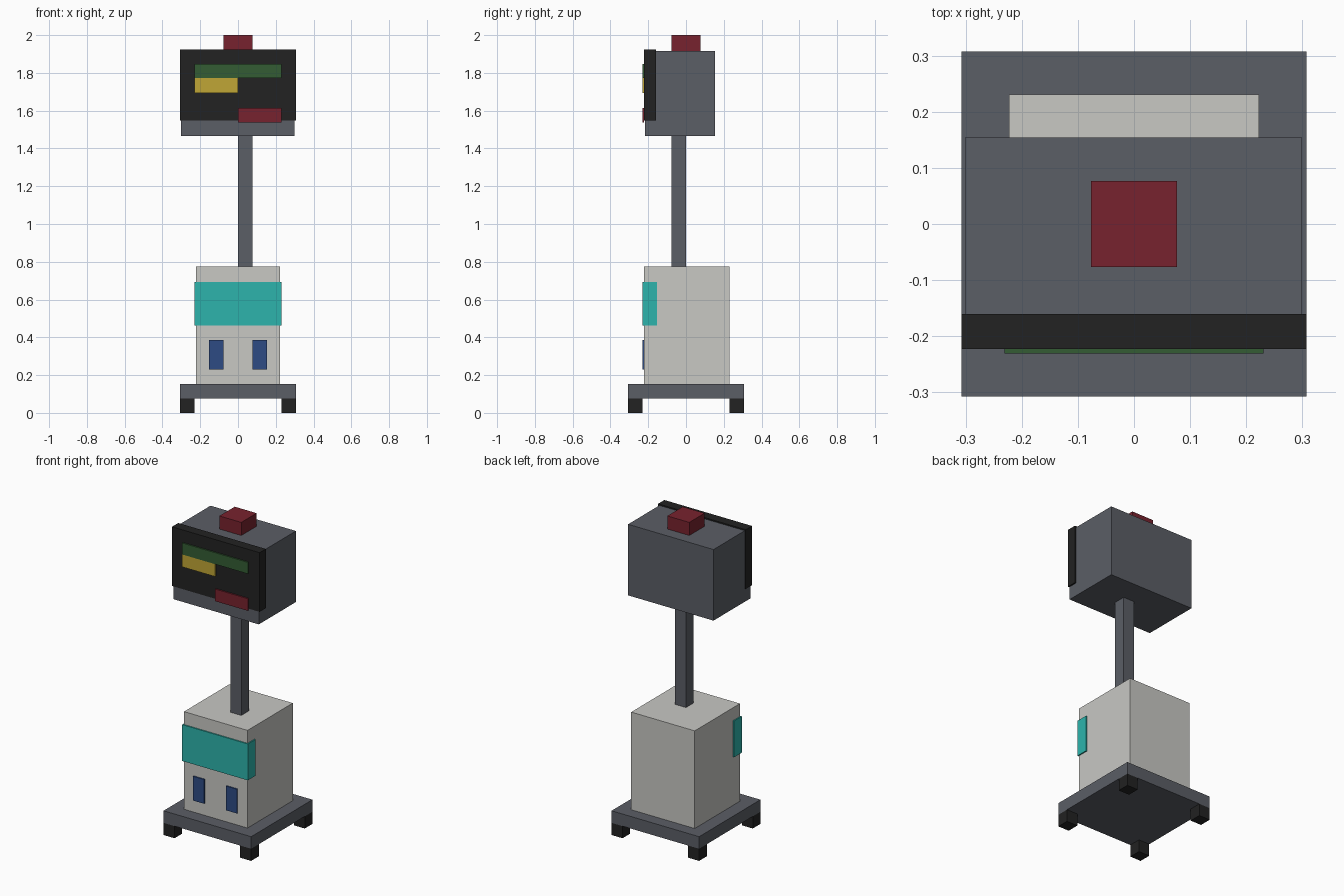
import bpy

if "Cube" in bpy.data.objects:
    bpy.data.objects.remove(bpy.data.objects["Cube"])


def material(name, rgb):
    """Flat colour given as 0-255 sRGB, stored as linear."""
    lin = [(c / 255 / 12.92) if c <= 10 else ((c / 255 + 0.055) / 1.055) ** 2.4 for c in rgb]
    m = bpy.data.materials.new(name)
    m.diffuse_color = (*lin, 1)
    m.use_nodes = True
    m.node_tree.nodes["Principled BSDF"].inputs["Base Color"].default_value = m.diffuse_color
    return m


GREY = material("slate grey", (91, 94, 102))
WHITE = material("warm white", (200, 200, 196))
BLACK = material("black", (34, 34, 34))
RED = material("dark red", (119, 34, 46))
GREEN = material("dark green", (52, 92, 52))
YELLOW = material("mustard yellow", (192, 166, 54))
TEAL = material("teal", (45, 180, 172))
BLUE = material("blue", (45, 75, 132))


def box(name, x, y, z, mat):
    """Box from (min, max) ranges on each axis."""
    bpy.ops.mesh.primitive_cube_add(size=1, location=[sum(r) / 2 for r in (x, y, z)])
    ob = bpy.context.object
    ob.name = name
    ob.scale = [r[1] - r[0] for r in (x, y, z)]
    bpy.ops.object.transform_apply(location=False, rotation=False, scale=True)
    ob.data.materials.append(mat)
    return ob


U = 2 / 26                # grid unit of the blocky design
FRONT = (-0.231, -0.2225)  # depth range of the thin front plates

# Feet and base plate
for sx, side in ((-1, "left"), (1, "right")):
    for sy, end in ((-1, "front"), (1, "back")):
        box(f"foot_{end}_{side}", sorted((sx * 3 * U, sx * 4 * U)),
            sorted((sy * 3 * U, sy * 4 * U)), (0, U), BLACK)
box("base_plate", (-4 * U, 4 * U), (-4 * U, 4 * U), (U, 2 * U), GREY)

# Cabinet with wrapped teal panel and two blue windows
box("cabinet", (-0.223, 0.223), (-0.223, 0.231), (2 * U, 0.774), WHITE)
box("teal_panel", (-3 * U, 3 * U), (-3 * U, -2 * U), (6 * U, 9 * U), TEAL)
for x0, side in ((-2 * U, "left"), (U, "right")):
    box(f"blue_window_{side}", (x0, x0 + U), (-0.231, -0.223), (3 * U, 5 * U), BLUE)

# Pole
box("pole", (0, U), (-U, 0), (0.774, 19 * U + 0.004), GREY)

# Head, screen and top button
box("head", (-0.301, 0.299), (-0.218, 2 * U), (19 * U + 0.004, 1.917), GREY)
box("screen", (-4 * U, 4 * U), (-0.2225, -0.16), (1.549, 25 * U + 0.002), BLACK)
box("top_button", (-U, U), (-U, U), (1.917, 2), RED)

# Coloured bars on the screen
box("green_bar", (-3 * U, 3 * U), FRONT, (23 * U + 0.004, 24 * U), GREEN)
box("yellow_bar", (-3 * U, 0), FRONT, (22 * U + 0.002, 23 * U + 0.004), YELLOW)
box("red_bar", (0, 3 * U), FRONT, (20 * U, 21 * U), RED)
